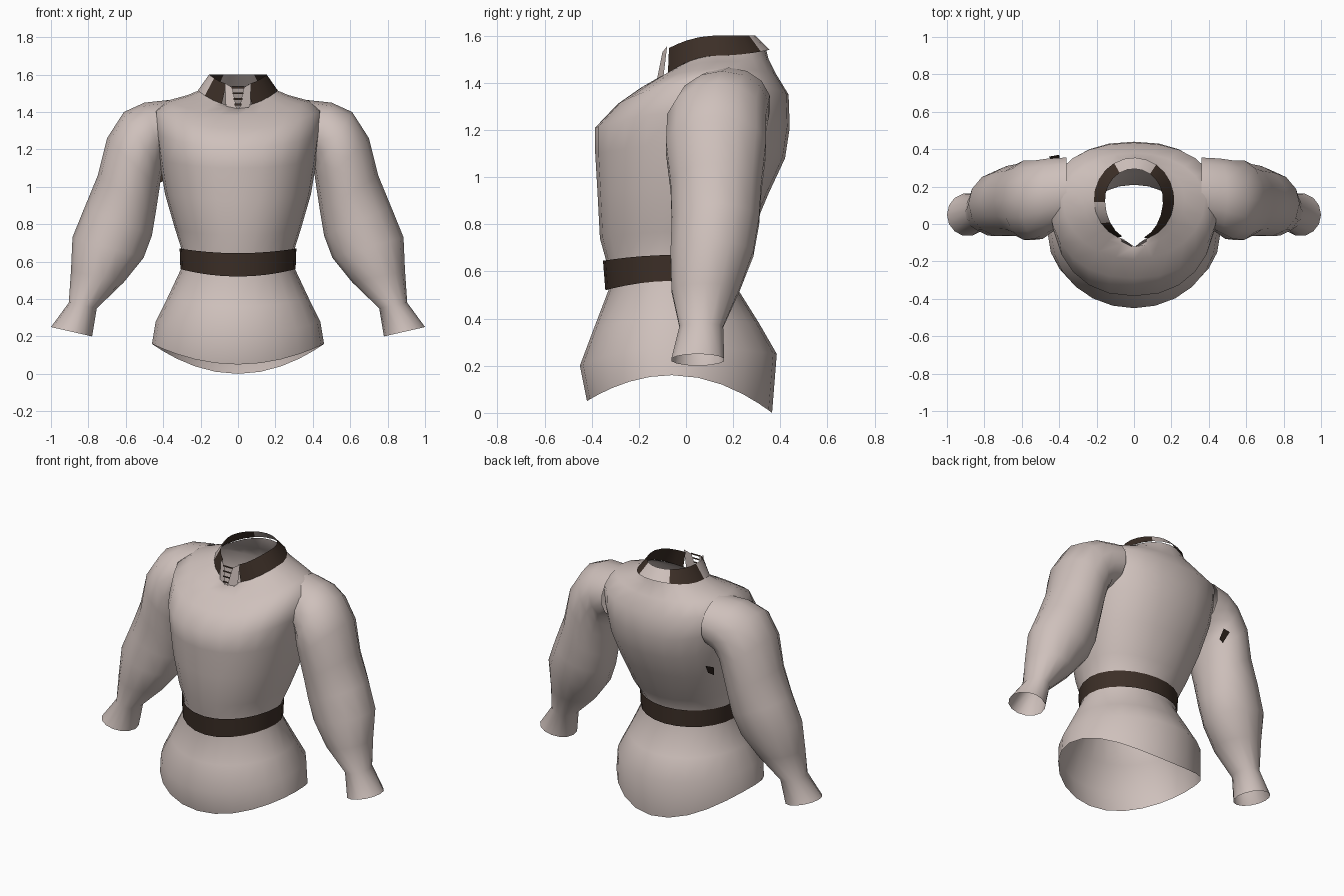
import bpy, bmesh
from math import sin, cos, pi, radians
from mathutils import Vector

if "Cube" in bpy.data.objects:
    bpy.data.objects.remove(bpy.data.objects["Cube"])


def material(name, rgb):
    m = bpy.data.materials.new(name)
    m.use_nodes = True
    m.diffuse_color = (*rgb, 1)
    m.node_tree.nodes["Principled BSDF"].inputs["Base Color"].default_value = (*rgb, 1)
    return m


CLOTH = material("pale cloth", (0.62, 0.53, 0.50))
LEATHER = material("dark leather", (0.045, 0.028, 0.02))


def build(name, rows, mats, closed=True, rule=None, angle=70):
    """Skin a list of equal-length point rows into an open surface."""
    bm = bmesh.new()
    grid = [[bm.verts.new(p) for p in row] for row in rows]
    n = len(rows[0])
    for low, high in zip(grid, grid[1:]):
        for i in range(n if closed else n - 1):
            j = (i + 1) % n
            f = bm.faces.new((low[i], low[j], high[j], high[i]))
            if rule:
                f.material_index = rule(f.calc_center_median())
    mesh = bpy.data.meshes.new(name)
    bm.normal_update()
    bm.to_mesh(mesh)
    bm.free()
    for m in mats:
        mesh.materials.append(m)
    ob = bpy.data.objects.new(name, mesh)
    bpy.context.collection.objects.link(ob)
    bpy.ops.object.select_all(action="DESELECT")
    ob.select_set(True)
    bpy.context.view_layer.objects.active = ob
    bpy.ops.object.shade_smooth_by_angle(angle=radians(angle))
    return ob


def ring(half, front, back, mid, zf, zs, zb, start=0, end=360, n=24, power=1.0):
    """Body cross-section, dipping from the sides to the front and the back."""
    pts = []
    for i in range(n):
        a = radians(start + (end - start) * i / n)
        c, s = cos(a), sin(a)
        c = abs(c) ** power * (1 if c > 0 else -1)
        sy = abs(s) ** power
        y = mid + (back - mid) * sy if s > 0 else mid + (front - mid) * sy
        z = zs + ((zb if s > 0 else zf) - zs) * s * s
        pts.append((half * c, y, z))
    return pts


# Tunic body: skirt, waist, chest, shoulders, neck
body = [
    ring(0.46, -0.42, 0.365, -0.06, 0.05, 0.16, 0.0),
    ring(0.44, -0.45, 0.385, -0.06, 0.20, 0.28, 0.25),
    ring(0.38, -0.39, 0.31, -0.06, 0.36, 0.40, 0.38),
    ring(0.305, -0.325, 0.21, -0.05, 0.53, 0.56, 0.54),
    ring(0.30, -0.34, 0.21, -0.03, 0.65, 0.66, 0.65),
    ring(0.335, -0.365, 0.27, 0.0, 0.74, 0.77, 0.74, power=0.95),
    ring(0.39, -0.375, 0.35, 0.04, 0.93, 0.96, 0.93, power=0.9),
    ring(0.42, -0.385, 0.42, 0.08, 1.10, 1.14, 1.08, power=0.88),
    ring(0.44, -0.385, 0.44, 0.10, 1.21, 1.28, 1.21, power=0.88),
    ring(0.45, -0.29, 0.435, 0.12, 1.31, 1.41, 1.35, power=0.9),
    ring(0.38, -0.19, 0.38, 0.13, 1.38, 1.46, 1.44),
    ring(0.27, -0.12, 0.35, 0.13, 1.42, 1.49, 1.50),
    ring(0.21, -0.09, 0.34, 0.13, 1.43, 1.515, 1.54),
]
body[-1][18] = (0, -0.125, 1.385)      # bottom of the neck slit
build("tunic_body", body, [CLOTH])

# Belt
belt = [
    ring(0.308, -0.342, 0.225, -0.05, 0.52, 0.56, 0.55),
    ring(0.312, -0.352, 0.225, -0.04, 0.645, 0.67, 0.66),
]
build("belt", belt, [LEATHER])

# Sleeves: outer x, z, inner x, z, front y, back y
SLEEVE = [
    (0.36, 1.465, 0.36, 1.16, 0.00, 0.36),
    (0.50, 1.45, 0.40, 1.12, -0.05, 0.355),
    (0.61, 1.40, 0.41, 1.06, -0.085, 0.345),
    (0.70, 1.26, 0.42, 0.99, -0.09, 0.345),
    (0.75, 1.06, 0.44, 0.86, -0.07, 0.325),
    (0.82, 0.89, 0.46, 0.74, -0.065, 0.315),
    (0.885, 0.73, 0.505, 0.62, -0.07, 0.29),
    (0.893, 0.55, 0.61, 0.49, -0.065, 0.23),
    (0.905, 0.38, 0.755, 0.35, -0.03, 0.16),
    (1.0, 0.25, 0.78, 0.20, -0.065, 0.165),
]


def sleeve_ring(ox, oz, ix, iz, front, back, side, n=14):
    outer, inner = Vector((ox * side, 0, oz)), Vector((ix * side, 0, iz))
    pts = []
    for i in range(n):
        a = -side * 2 * pi * i / n
        p = inner.lerp(outer, 0.5 + 0.5 * cos(a))
        p.y = (front + back) / 2 + (back - front) / 2 * sin(a)
        pts.append(p)
    return pts


for side, label in ((1, "left"), (-1, "right")):
    build(label + "_sleeve", [sleeve_ring(*r, side) for r in SLEEVE][::-1], [CLOTH])

# Stand collar, open at the front, with cloth panels behind and at one side
def collar_colour(c):
    return 0 if (c.y > 0.27 and abs(c.x) < 0.11) or (c.x < 0 and 0 < c.y < 0.12) else 1


arc = dict(start=-70, end=262, n=21)
collar = [
    ring(0.215, -0.09, 0.355, 0.13, 1.43, 1.515, 1.54, **arc),
    ring(0.155, -0.085, 0.295, 0.13, 1.54, 1.60, 1.60, **arc),
]
build("collar", collar, [CLOTH, LEATHER], closed=False, rule=collar_colour, angle=30)

# Slit edges and lacing
for side, label in ((1, "left"), (-1, "right")):
    lower = [(0, -0.13, 1.38), (0.065 * side, -0.095, 1.43)]
    upper = [(0.03 * side, -0.1, 1.53), (0.07 * side, -0.08, 1.555)]
    build(label + "_slit_edge", [lower, upper], [CLOTH], closed=False)
for k in range(4):
    z, w = 1.435 + 0.03 * k, 0.02 + 0.005 * k
    y = -0.128 + 0.008 * k
    build("lace_%d" % (k + 1), [[(-w, y, z), (w, y, z)],
                                [(-w, y, z + 0.01), (w, y, z + 0.01)]],
          [LEATHER], closed=False)

# Small dark patch in the seam behind the right sleeve
build("seam_patch", [[(-0.43, 0.325, 1.02), (-0.395, 0.335, 1.03)],
                     [(-0.455, 0.36, 1.09), (-0.40, 0.37, 1.09)]],
      [LEATHER], closed=False)
